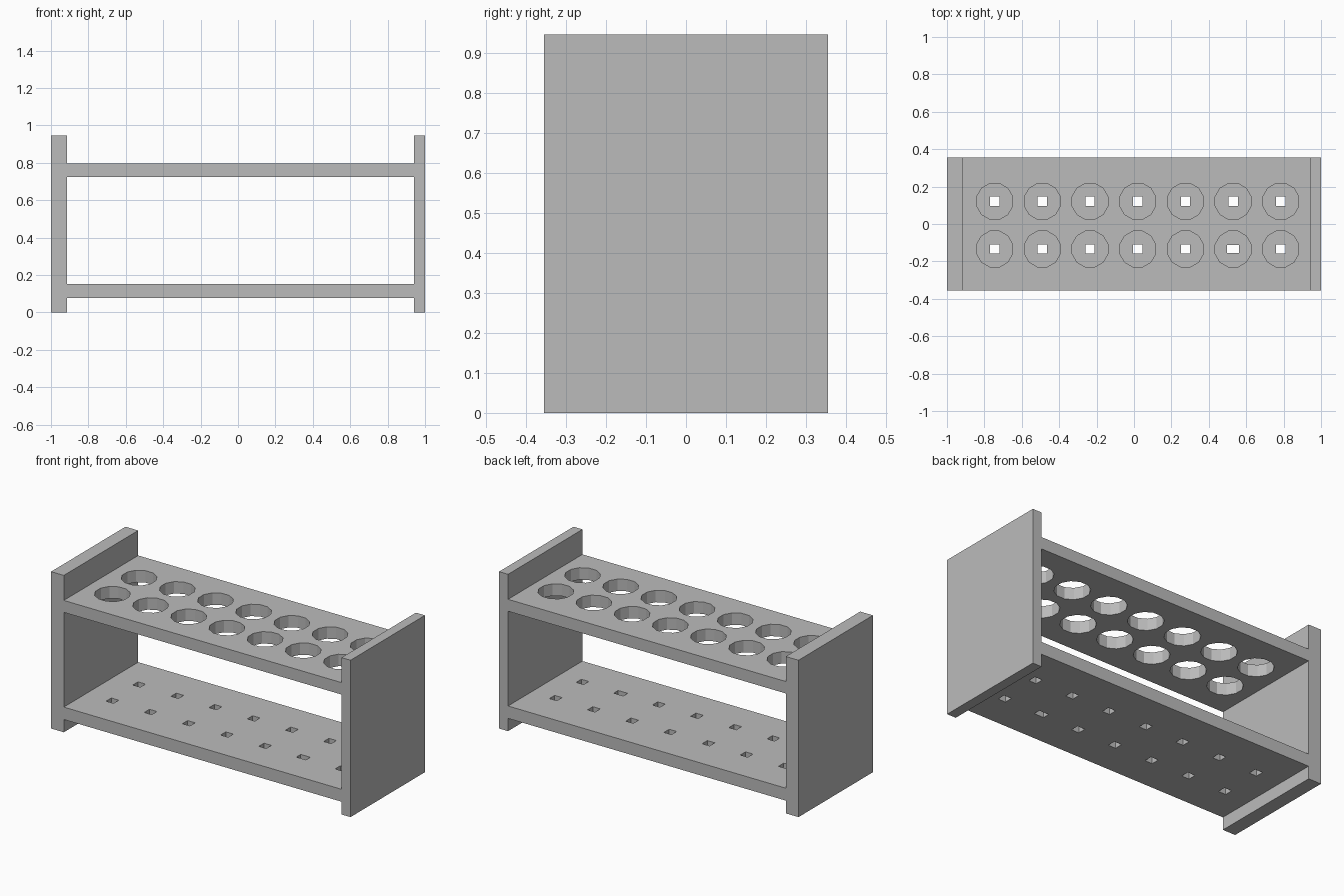
import bpy, bmesh, math
from mathutils import Matrix

if "Cube" in bpy.data.objects:
    bpy.data.objects.remove(bpy.data.objects["Cube"])

grey = bpy.data.materials.new("plain grey")
grey.diffuse_color = (0.5, 0.5, 0.5, 1)
grey.use_nodes = True
grey.node_tree.nodes["Principled BSDF"].inputs["Base Color"].default_value = grey.diffuse_color

DEPTH = 0.355                      # half depth of the rack
LEFT, RIGHT = -0.915, 0.94         # inner faces of the end panels
HOLES = [(-0.745 + 0.255 * i, y) for i in range(7) for y in (-0.134, 0.121)]


def add_object(name, bm):
    mesh = bpy.data.meshes.new(name)
    bm.to_mesh(mesh)
    bm.free()
    mesh.materials.append(grey)
    obj = bpy.data.objects.new(name, mesh)
    bpy.context.collection.objects.link(obj)
    return obj


def add_box(bm, lo, hi):
    size = [b - a for a, b in zip(lo, hi)]
    mid = [(a + b) / 2 for a, b in zip(lo, hi)]
    bmesh.ops.create_cube(bm, size=1, matrix=Matrix.Translation(mid) @ Matrix.Diagonal((*size, 1)))


def box(name, lo, hi):
    bm = bmesh.new()
    add_box(bm, lo, hi)
    return add_object(name, bm)


def cut(target, bm):
    # Subtract a hidden cutter from a shelf
    cutter = add_object(target.name + "_cutter", bm)
    cutter.hide_render = True
    cutter.hide_viewport = True
    mod = target.modifiers.new("holes", 'BOOLEAN')
    mod.operation = 'DIFFERENCE'
    mod.solver = 'EXACT'
    mod.object = cutter


# End panels
box("left_panel", (-1, -DEPTH, 0), (LEFT, DEPTH, 0.947))
box("right_panel", (RIGHT, -DEPTH, 0), (1, DEPTH, 0.947))

# Upper shelf with twelve-sided tube holes
upper = box("upper_shelf", (LEFT, -DEPTH, 0.724), (RIGHT, DEPTH, 0.796))
bm = bmesh.new()
for x, y in HOLES:
    bmesh.ops.create_cone(bm, cap_ends=True, segments=12, radius1=0.099, radius2=0.099, depth=0.2,
                          matrix=Matrix.Translation((x, y, 0.76)) @ Matrix.Rotation(math.radians(15), 4, 'Z'))
cut(upper, bm)

# Lower shelf with small square drain holes
lower = box("lower_shelf", (LEFT, -DEPTH, 0.077), (RIGHT, DEPTH, 0.152))
bm = bmesh.new()
for i, (x, y) in enumerate(HOLES):
    hx, hy = (0.032, 0.021) if i == 10 else (0.025, 0.025)
    add_box(bm, (x - hx, y - hy, 0), (x + hx, y + hy, 0.25))
cut(lower, bm)
